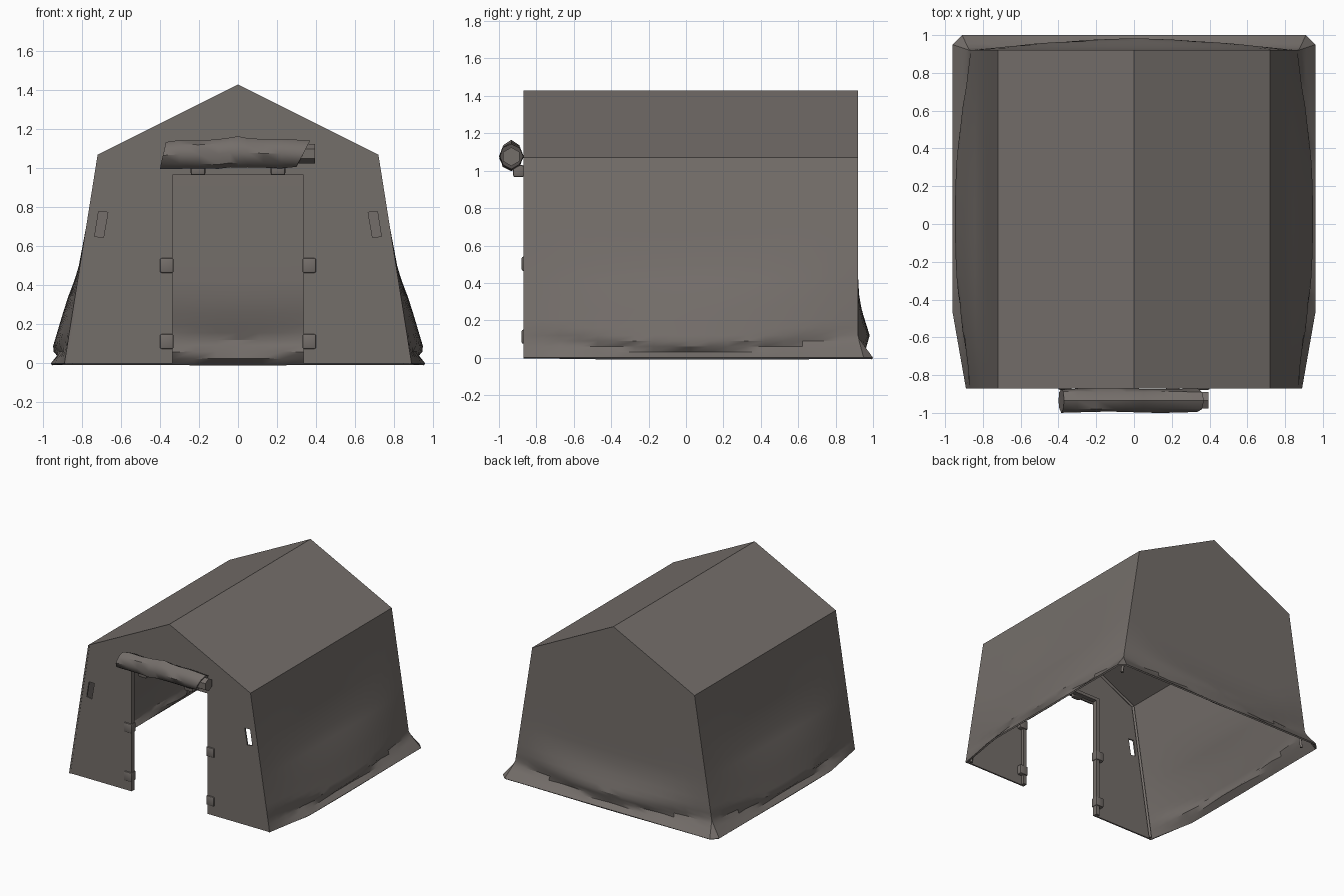
import bpy, bmesh, math

if "Cube" in bpy.data.objects:
    bpy.data.objects.remove(bpy.data.objects["Cube"])

canvas = bpy.data.materials.new("taupe canvas")
canvas.diffuse_color = (0.175, 0.156, 0.144, 1)
canvas.use_nodes = True
canvas.node_tree.nodes["Principled BSDF"].inputs["Base Color"].default_value = canvas.diffuse_color

EAVE_X, EAVE_Z, RIDGE_Z, BASE_X = 0.72, 1.07, 1.43, 0.89
FRONT, BACK = -0.87, 0.92


def finish(ob, angle=30):
    ob.data.materials.clear()
    ob.data.materials.append(canvas)
    bpy.ops.object.select_all(action='DESELECT')
    ob.select_set(True)
    bpy.context.view_layer.objects.active = ob
    for m in list(ob.modifiers):
        bpy.ops.object.modifier_apply(modifier=m.name)
    bpy.ops.object.shade_smooth_by_angle(angle=math.radians(angle))


def new_object(name, data):
    ob = bpy.data.objects.new(name, data)
    bpy.context.collection.objects.link(ob)
    return ob


def from_bmesh(name, bm):
    me = bpy.data.meshes.new(name)
    bm.to_mesh(me)
    bm.free()
    return new_object(name, me)


def grid(bm, rows, closed=False):
    vs = [[bm.verts.new(p) for p in r] for r in rows]
    n = len(rows[0])
    for a, b in zip(vs, vs[1:]):
        for i in range(n if closed else n - 1):
            j = (i + 1) % n
            bm.faces.new((a[i], a[j], b[j], b[i]))
    return vs


def interp(pts, z):
    for (z0, v0), (z1, v1) in zip(pts, pts[1:]):
        if z0 <= z <= z1:
            return v0 + (v1 - v0) * (z - z0) / (z1 - z0)
    return 0.0


def half_width(z):
    return EAVE_X + (BASE_X - EAVE_X) * (1 - z / EAVE_Z)


def drape(z, u, prof, flare):
    """Outward push of the cloth: sagging belly plus flared hem; u runs -1..1 along the wall."""
    belly = max(0, math.cos(math.pi / 2 * u)) * interp(prof, z - 0.12 * u * u)
    hem = flare * max(0, 1 - z / (0.05 + 0.06 * abs(u)))
    return max(belly, hem)


def side_point(y, z, s):
    u = (y - 0.025) / 0.895
    prof = [(0, 0), (.04, .045), (.07, .075), (.32, .04), (.5, 0)]
    out = drape(z, u, prof, 0.07 * min(1, (y - FRONT) / 0.4))
    shift = 0.03 * max(0, 1 - z / 0.11) if y > 0.9 else 0
    return (s * (half_width(z) + out), y + shift, z)


def back_point(t, z):
    prof = [(0, 0), (.06, .045), (.12, .062), (.3, .005), (.4, 0)]
    out = drape(z, t, prof, 0.08)
    return (t * (half_width(z) + 0.02 * max(0, 1 - z / 0.11)), BACK + out, z)


# Canvas shell: side walls, back wall and pitched roof in one thin skin
ZS = [0, .03, .06, .09, .12, .16, .2, .26, .34, .42, .5, .7, .9, EAVE_Z]
YS = [FRONT + (BACK - FRONT) * i / 18 for i in range(19)]
TS = [i / 8 for i in range(-8, 9)]
bm = bmesh.new()
for s in (-1, 1):
    grid(bm, [[side_point(y, z, s) for y in YS] for z in ZS])
    grid(bm, [[side_point(BACK, z, s), back_point(s, z)] for z in ZS])
grid(bm, [[back_point(t, z) for t in TS] for z in ZS])
grid(bm, [[(t * EAVE_X, BACK, EAVE_Z + k * (RIDGE_Z - EAVE_Z) * (1 - abs(t))) for t in TS] for k in (0, 1)])
grid(bm, [[(t * EAVE_X, y, RIDGE_Z - (RIDGE_Z - EAVE_Z) * abs(t)) for t in TS] for y in YS])
bmesh.ops.remove_doubles(bm, verts=bm.verts, dist=0.0005)
bmesh.ops.dissolve_degenerate(bm, edges=bm.edges, dist=0.0001)
bmesh.ops.recalc_face_normals(bm, faces=bm.faces)
bm.normal_update()
roof_face = max(bm.faces, key=lambda f: f.calc_center_median().z)
if roof_face.normal.z < 0:
    bmesh.ops.reverse_faces(bm, faces=bm.faces)
shell = from_bmesh("canvas_shell", bm)
sol = shell.modifiers.new("thickness", 'SOLIDIFY')
sol.thickness, sol.offset = 0.012, -1
finish(shell)

# Front wall with doorway notch and two slanted vent slots
DOOR_X, DOOR_Z = 0.335, 0.965
cu = bpy.data.curves.new("front_wall", 'CURVE')
cu.dimensions, cu.fill_mode, cu.extrude = '2D', 'BOTH', 0.006
slot = [(.667, .775), (.715, .778), (.735, .652), (.69, .645)]
outline = [(-BASE_X + .004, 0), (-EAVE_X + .004, EAVE_Z), (0, RIDGE_Z - .004), (EAVE_X - .004, EAVE_Z),
           (BASE_X - .004, 0), (DOOR_X, 0), (DOOR_X, DOOR_Z), (-DOOR_X, DOOR_Z), (-DOOR_X, 0)]
for loop in (outline, slot, [(-x, z) for x, z in slot]):
    sp = cu.splines.new('POLY')
    sp.points.add(len(loop) - 1)
    for p, (x, z) in zip(sp.points, loop):
        p.co = (x, z, 0, 1)
    sp.use_cyclic_u = True
front = new_object("front_wall", cu)
front.rotation_euler = (math.pi / 2, 0, 0)
front.location.y = FRONT + 0.008
bpy.context.view_layer.objects.active = front
front.select_set(True)
bpy.ops.object.convert(target='MESH')
finish(bpy.context.view_layer.objects.active)


def box(name, x0, x1, y0, y1, z0, z1, bevel=0.0):
    bm = bmesh.new()
    bmesh.ops.create_cube(bm, size=1)
    for v in bm.verts:
        v.co = ((x0 + x1) / 2 + v.co.x * (x1 - x0), (y0 + y1) / 2 + v.co.y * (y1 - y0),
                (z0 + z1) / 2 + v.co.z * (z1 - z0))
    if bevel:
        bmesh.ops.bevel(bm, geom=bm.edges[:], offset=bevel, segments=2, profile=0.5, affect='EDGES')
    finish(from_bmesh(name, bm))


# Door hems, wrapped straps and flap ties
box("door_top_hem", -DOOR_X, DOOR_X, -0.86, -0.83, DOOR_Z, DOOR_Z + 0.025)
for s, side in ((-1, "left"), (1, "right")):
    a, b = sorted((s * DOOR_X, s * 0.365))
    box(side + "_door_hem", a, b, -0.86, -0.83, 0, DOOR_Z + 0.025)
    a, b = sorted((s * 0.33, s * 0.4))
    for z, level in ((0.075, "lower"), (0.465, "upper")):
        box(f"{side}_{level}_strap", a, b, -0.879, -0.822, z, z + 0.075, 0.008)
    box(side + "_flap_tie", s * 0.205 - 0.038, s * 0.205 + 0.038, -0.925, -0.865, 0.965, 1.03, 0.012)


# Inner frame poles along the front and back outlines
def pole(name, y):
    cu = bpy.data.curves.new(name, 'CURVE')
    cu.dimensions, cu.bevel_depth, cu.bevel_resolution, cu.use_fill_caps = '3D', 0.013, 0, True
    pts = [(-.862, 0), (-.695, 1.05), (0, 1.397), (.695, 1.05), (.862, 0)]
    sp = cu.splines.new('POLY')
    sp.points.add(len(pts) - 1)
    for p, (x, z) in zip(sp.points, pts):
        p.co = (x, y, z, 1)
    ob = new_object(name, cu)
    bpy.ops.object.select_all(action='DESELECT')
    ob.select_set(True)
    bpy.context.view_layer.objects.active = ob
    bpy.ops.object.convert(target='MESH')
    finish(bpy.context.view_layer.objects.active)


pole("front_frame_pole", FRONT + 0.03)
pole("back_frame_pole", BACK - 0.03)


# Rolled-up door flap: creased outer roll with a smaller core showing at one end
def roll(name, stations, slant, ry, wrinkle, sides=8):
    bm = bmesh.new()
    rows = []
    last = len(stations) - 1
    for i, (x, zlo, zhi) in enumerate(stations):
        cz, rz = (zlo + zhi) / 2, (zhi - zlo) / 2
        tilt = slant[0] if i == 0 else slant[1] if i == last else 0
        row = []
        for k in range(sides):
            a = 2 * math.pi * k / sides + math.pi / 2
            r = 1 - wrinkle * (0.5 + 0.5 * math.sin(3 * a + 11 * x))
            r = 1 if k in (0, sides // 2) else r
            row.append((x + tilt * math.sin(a), -0.934 + ry * r * math.cos(a), cz + rz * r * math.sin(a)))
        rows.append(row)
    vs = grid(bm, rows, closed=True)
    bm.faces.new(vs[0])
    bm.faces.new(vs[-1][::-1])
    bmesh.ops.recalc_face_normals(bm, faces=bm.faces)
    finish(from_bmesh(name, bm), 45)


roll("rolled_flap", [(-.385, .998, 1.135), (-.3, .998, 1.145), (-.2, 1.0, 1.142), (-.1, .998, 1.15),
                     (-.04, 1.006, 1.158), (0, 1.004, 1.165), (.05, 1.006, 1.155), (.13, 1.004, 1.15),
                     (.22, 1.0, 1.152), (.335, 1.008, 1.143)], (.015, .035), 0.066, 0.1)
roll("flap_core", [(.22, 1.025, 1.125), (.395, 1.025, 1.125)], (0, 0), 0.05, 0.0, 6)
